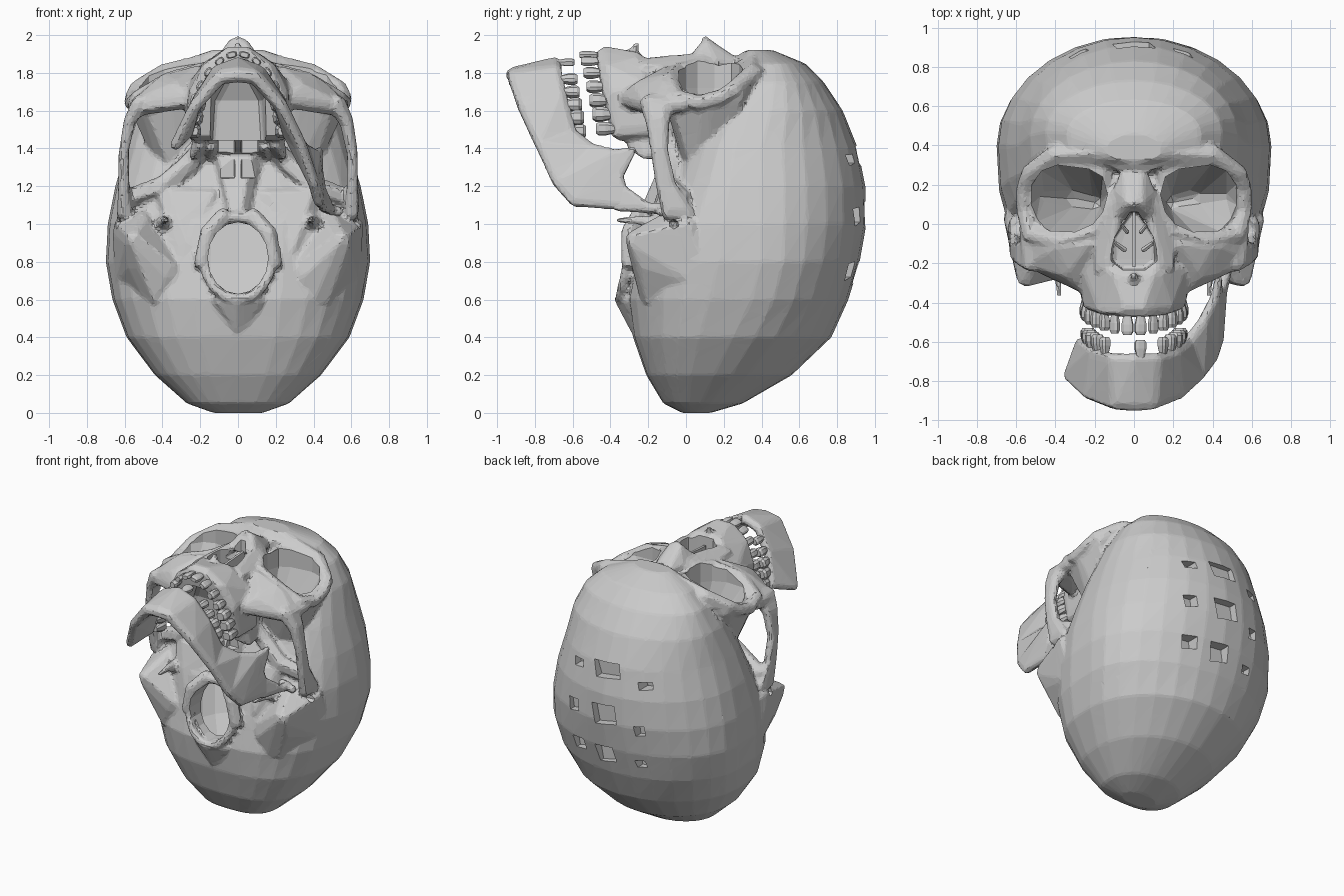
import bpy, bmesh, math
from mathutils import Vector

ico = bmesh.new()
bmesh.ops.create_icosphere(ico, subdivisions=1, radius=1)
DIRS = [v.co.copy() for v in ico.verts]
ico.free()


def absorb(bm, tmp):
    bmesh.ops.recalc_face_normals(tmp, faces=tmp.faces[:])
    me = bpy.data.meshes.new("tmp")
    tmp.to_mesh(me)
    tmp.free()
    bm.from_mesh(me)
    bpy.data.meshes.remove(me)


def hull(bm, pts):
    """Convex skin round a set of balls (x, y, z, radius)."""
    tmp = bmesh.new()
    for x, y, z, r in pts:
        for d in (DIRS if r else [Vector()]):
            tmp.verts.new(Vector((x, y, z)) + d * r)
    bmesh.ops.convex_hull(tmp, input=tmp.verts[:])
    bmesh.ops.delete(tmp, geom=[v for v in tmp.verts if not v.link_faces], context='VERTS')
    absorb(bm, tmp)


def chain(bm, pts):
    for a, b in zip(pts, pts[1:]):
        hull(bm, [a, b])


def flip(pts):
    return [(-x, y, z, r) for x, y, z, r in pts]


def both(fn, bm, pts):
    fn(bm, pts)
    fn(bm, flip(pts))


def loft(bm, rows, n=28):
    """Stack of egg-shaped rings: z, half width, y low, y widest, y high."""
    tmp, rings = bmesh.new(), []
    for z, w, lo, mid, hi in rows:
        ring = []
        for i in range(n):
            a = 2 * math.pi * i / n
            c, s = math.cos(a), math.sin(a)
            p = 1.0 if s >= 0 else 2 / 2.8
            x = math.copysign(abs(c) ** p, c) * w
            y = mid + (hi - mid) * s if s >= 0 else mid - (mid - lo) * abs(s) ** p
            ring.append(tmp.verts.new((x, y, z)))
        rings.append(ring)
    for r, q in zip(rings, rings[1:]):
        for i in range(n):
            j = (i + 1) % n
            tmp.faces.new((r[i], r[j], q[j], q[i]))
    tmp.faces.new(rings[0][::-1])
    tmp.faces.new(rings[-1])
    absorb(bm, tmp)


def make(name, bm):
    me = bpy.data.meshes.new(name)
    bm.to_mesh(me)
    bm.free()
    ob = bpy.data.objects.new(name, me)
    bpy.context.collection.objects.link(ob)
    return ob


def fuse(ob, voxel, ratio, cutters=()):
    """Melt the overlapping pieces together, reduce to facets, then cut."""
    m = ob.modifiers.new("melt", 'REMESH')
    m.mode, m.voxel_size = 'VOXEL', voxel
    m = ob.modifiers.new("facets", 'DECIMATE')
    m.ratio = ratio
    for c in cutters:
        c.hide_render = True
        m = ob.modifiers.new("cut", 'BOOLEAN')
        m.operation, m.solver, m.object = 'DIFFERENCE', 'EXACT', c
    bpy.context.view_layer.update()
    dg = bpy.context.evaluated_depsgraph_get()
    me = bpy.data.meshes.new_from_object(ob.evaluated_get(dg))
    ob.modifiers.clear()
    ob.data = me
    for p in me.polygons:
        p.use_smooth = False
    for c in cutters:
        bpy.data.objects.remove(c)


# Braincase
sk = bmesh.new()
case = [(0.0, .13, -.02, .06, .13), (.05, .27, -.12, .08, .3), (.2, .44, -.21, .15, .56),
        (.4, .59, -.28, .25, .77), (.6, .665, -.31, .35, .86), (.8, .70, -.27, .4, .92),
        (1.0, .69, -.22, .4, .955), (1.2, .65, -.11, .4, .95), (1.4, .59, -.02, .4, .91),
        (1.6, .53, .1, .45, .83), (1.75, .45, .24, .47, .73), (1.85, .34, .28, .46, .63),
        (1.92, .14, .32, .38, .46)]
loft(sk, case)

# Brow, orbit surrounds and rims
both(chain, sk, [(0, .3, 1.85, .06), (.2, .36, 1.84, .06), (.4, .35, 1.79, .06), (.53, .26, 1.72, .05)])
both(hull, sk, [(.16, .3, 1.81, .05), (.36, .36, 1.78, .05), (.52, .28, 1.69, .04), (.53, .1, 1.61, .04),
                (.48, -.05, 1.63, .04), (.34, -.1, 1.74, .04), (.15, -.05, 1.79, .04),
                (.3, .1, 1.25, .1), (.12, .1, 1.3, .1)])
both(chain, sk, [(.53, .26, 1.72, .05), (.56, .18, 1.67, .045), (.56, .07, 1.64, .045), (.53, -.05, 1.67, .045),
                 (.38, -.09, 1.76, .045), (.2, -.04, 1.82, .035), (.12, .1, 1.85, .03)])

# Mid face core, nose bones and nasal spine
core = [(.14, .2, 1.75, .06), (.14, .2, 1.38, .08), (.18, -.2, 1.72, .08), (.17, -.2, 1.46, .06)]
hull(sk, core + flip(core))
bridge = [(.03, .27, 1.84, .04), (.03, .11, 1.96, .025), (.08, .16, 1.86, .03), (.08, .05, 1.88, .03)]
hull(sk, bridge + flip(bridge))
hull(sk, [(0, .15, 1.93, .03), (0, .1, 1.98, .02)])
both(hull, sk, [(.08, .1, 1.88, .03), (.1, .15, 1.84, .03), (.16, -.05, 1.81, .05),
                (.16, -.22, 1.82, .05), (.12, -.22, 1.84, .04)])
hull(sk, [(0, -.29, 1.88, .04), (0, -.26, 1.95, .018)])

# Upper jaw
jaw = [(.24, -.2, 1.5, .05), (.23, -.2, 1.72, .05), (.1, -.26, 1.86, .05), (.23, -.35, 1.49, .05),
       (.22, -.395, 1.68, .05), (.15, -.42, 1.82, .05), (.05, -.43, 1.89, .05)]
hull(sk, jaw + flip(jaw))

# Cheekbones and zygomatic arches
both(hull, sk, [(.55, -.02, 1.63, .04), (.53, -.18, 1.62, .05), (.4, -.12, 1.74, .05), (.42, -.21, 1.68, .05),
                (.33, -.24, 1.72, .045), (.22, -.1, 1.79, .05), (.24, -.32, 1.66, .045)])
arch = [(.52, -.11, -.2, 1.64, .05), (.575, -.12, -.18, 1.54, .037), (.605, -.12, -.16, 1.38, .03),
        (.605, -.08, -.13, 1.2, .033), (.6, .0, -.09, 1.06, .045)]
for (a, b, c, d, e), (f, g, h, i, j) in zip(arch, arch[1:]):
    both(hull, sk, [(a, b, d, e), (a, c, d, e), (f, g, i, j), (f, h, i, j)])

# Skull base: mastoids, styloids, condyles, joint sockets, pterygoids
both(hull, sk, [(.6, .02, .98, .07), (.6, .1, .7, .06), (.55, -.27, .92, .055), (.52, -.2, .8, .07),
                (.42, -.17, .62, .08), (.36, -.2, .75, .08), (.5, -.1, 1.0, .07)])
both(chain, sk, [(.4, -.15, 1.0, .05), (.39, -.25, 1.02, .025), (.38, -.36, 1.02, .016)])
both(chain, sk, [(.19, -.3, .8, .05), (.16, -.3, .95, .05), (.08, -.25, 1.04, .05)])
both(hull, sk, [(.33, -.14, .98, .07), (.28, -.18, .85, .07), (.14, -.1, 1.14, .06), (.38, -.08, 1.15, .06)])
both(chain, sk, [(.57, -.03, 1.14, .055), (.4, -.08, 1.2, .06), (.26, -.06, 1.32, .06), (.2, -.08, 1.4, .05)])
hull(sk, [(0, -.2, 1.03, .06), (.05, -.05, 1.32, .08), (-.05, -.05, 1.32, .08)])
both(hull, sk, [(.2, -.03, 1.38, .04), (.2, -.29, 1.42, .03), (.24, -.22, 1.36, .02), (.2, -.25, 1.5, .04)])
both(hull, sk, [(.15, -.03, 1.36, .03), (.14, -.24, 1.4, .02), (.15, -.22, 1.48, .03)])
rim = []
for k in range(17):
    a = 2 * math.pi * k / 16
    z = .82 + .22 * math.cos(a)
    rim.append((.18 * math.sin(a), -.35 + (z - .6) * .22, z, .03))
chain(sk, rim)
hull(sk, [(.1, -.3, .6, .04), (-.1, -.3, .6, .04), (0, -.26, .45, .04), (0, -.35, .6, .03)])

# Cutters: brain cavity, following the braincase but clear of the orbits
front = {1.2: .08, 1.4: .33, 1.6: .42, 1.75: .46}
cav = bmesh.new()
loft(cav, [(z + (.03 if z < .1 else 0), w - .05 - (.07 if z > 1.3 else 0), front.get(z, lo + .06),
            max(mid, front.get(z, 0) + .1), hi - .1) for z, w, lo, mid, hi in case[1:-2]])
cavity = make("cavity_cutter", cav)

# Cutters: orbits, nose opening, palate vault, rear nose openings, ear canals
fc = bmesh.new()
outline = [(.16, .24), (.23, .28), (.39, .3), (.47, .27), (.52, .2), (.535, .09), (.5, .01), (.43, -.035),
           (.3, -.04), (.21, .0), (.16, .06), (.135, .15)]
both(hull, fc, [(x, y, z, 0) for x, y in outline for z in (1.72, 2.2)] +
     [(.2, .11, 1.36, .04), (.3, .13, 1.42, .05), (.45, .14, 1.57, .03)])
nose = [(.015, .06, 2.2, .01), (.015, .04, 1.55, .01), (.09, -.07, 2.2, .01), (.09, -.07, 1.55, .01),
        (.11, -.18, 2.2, .02), (.09, -.18, 1.55, .02), (.05, -.225, 2.2, .02), (.05, -.21, 1.55, .02)]
hull(fc, nose + flip(nose))
vault = [(.15, -.55, 1.3, .03), (.12, -.33, 1.3, .03), (.14, -.55, 1.68, .03), (.1, -.35, 1.64, .03),
         (.06, -.55, 1.79, .03), (.04, -.4, 1.75, .03)]
hull(fc, vault + flip(vault))
both(hull, fc, [(x, y, z, .01) for x in (.025, .1) for y in (-.13, -.255) for z in (1.25, 1.5)])
both(hull, fc, [(.8, -.05, 1.0, .03), (.57, -.07, 1.0, .025)])
face_cut = make("face_cutter", fc)

# Cutters: foramen and the broken patches in the crown
hc = bmesh.new()
hull(hc, [(.16 * math.sin(k * math.pi / 8), y, .82 + .19 * math.cos(k * math.pi / 8), 0)
          for k in range(16) for y in (-.7, 0)])
for x, y, z, w, h in [(0, .86, 1.36, .11, .06), (0, .89, 1.05, .1, .08), (.02, .84, .74, .08, .07),
                      (-.28, .79, 1.3, .05, .03), (-.26, .85, .98, .04, .04), (-.24, .8, .72, .04, .03),
                      (.25, .8, 1.34, .05, .03), (.27, .85, 1.04, .05, .05), (.25, .8, .75, .06, .05)]:
    hull(hc, [(x + sx * w, yy, z + sz * h, 0) for sx, sz in ((-1, -.6), (.7, -1), (1, .8), (-.8, 1))
              for yy in (y, 1.2)])
holes = make("hole_cutter", hc)

fuse(make("skull", sk), .015, .13, (cavity, face_cut, holes))

# Septum and turbinates inside the nose
sp = bmesh.new()
hull(sp, [(x, y, z, 0) for x in (-.008, .008)
          for y, z in ((.07, 1.86), (-.22, 1.84), (-.05, 1.76), (-.22, 1.5), (.05, 1.5))])
both(hull, sp, [(.09, -.1, 1.76, .012), (.05, -.13, 1.74, .015), (.09, -.1, 1.55, .012)])
both(hull, sp, [(.06, -.01, 1.74, .01), (.035, -.04, 1.72, .012), (.06, -.01, 1.55, .01)])
make("nasal_septum", sp)

# Lower jaw, with one side broken off
mb = bmesh.new()
cols = [((0, -.69, 1.85, .035), (0, -.915, 1.79, .042)),
        ((.11, -.69, 1.81, .035), (.09, -.91, 1.78, .04)),
        ((.205, -.66, 1.67, .035), (.23, -.86, 1.62, .035)),
        ((.27, -.61, 1.48, .035), (.33, -.77, 1.42, .032)),
        ((.35, -.5, 1.4, .03), (.4, -.68, 1.22, .03)),
        ((.41, -.38, 1.37, .028), (.43, -.59, 1.12, .03))]
for i in range(5):
    hull(mb, cols[i] + cols[i + 1])
    if i < 3:
        hull(mb, flip(cols[i] + cols[i + 1]))
hull(mb, [(.41, -.38, 1.37, .028), (.43, -.28, 1.39, .02), (.43, -.36, 1.24, .025)])
hull(mb, [(.41, -.38, 1.37, .028), (.43, -.59, 1.12, .03), (.44, -.34, 1.2, .025), (.45, -.34, 1.1, .028)])
hull(mb, [(.44, -.34, 1.19, .025), (.45, -.36, 1.09, .025), (.48, -.2, 1.085, .03)])
chain(mb, [(.48, -.2, 1.085, .03), (.49, -.13, 1.08, .035)])
hull(mb, [(.45, -.13, 1.09, .03), (.53, -.13, 1.065, .03)])
fuse(make("lower_jaw", mb), .012, .13)


# Teeth: each row rises towards the back of the mouth
def teeth(name, rx, rz, z0, gum, tip, rise, skip=()):
    bm = bmesh.new()
    for i, a in enumerate((8, 24, 39, 52, 63, 73, 83)):
        w = (.058, .052, .054, .058, .068, .075, .07)[i]
        d = (.035, .035, .05, .06, .075, .08, .075)[i]
        for side in (-1, 1):
            if (i, side) in skip:
                continue
            t = math.radians(a) * side
            c = Vector((rx * math.sin(t), rise * (1 - math.cos(t)), z0 + rz * math.cos(t)))
            u = Vector((rx * math.cos(t), 0, -rz * math.sin(t))).normalized()
            v = Vector((-u.z, 0, u.x))
            pts = []
            for f, s in ((0, .55), (.55, 1), (.85, 1), (1, .7)):
                for p, q in ((-1, -.6), (-1, .6), (-.5, 1), (.5, 1), (1, .6), (1, -.6), (.5, -1), (-.5, -1)):
                    o = c + u * (p * w * s / 2) + v * (q * d * s / 2)
                    pts.append((o.x, o.y + gum + (tip - gum) * f, o.z, 0))
            hull(bm, pts)
    make(name, bm)


teeth("upper_teeth", .24, .45, 1.45, -.45, -.565, .1)
teeth("lower_teeth", .235, .42, 1.44, -.69, -.59, .07, {(0, -1), (1, -1), (1, 1)})
